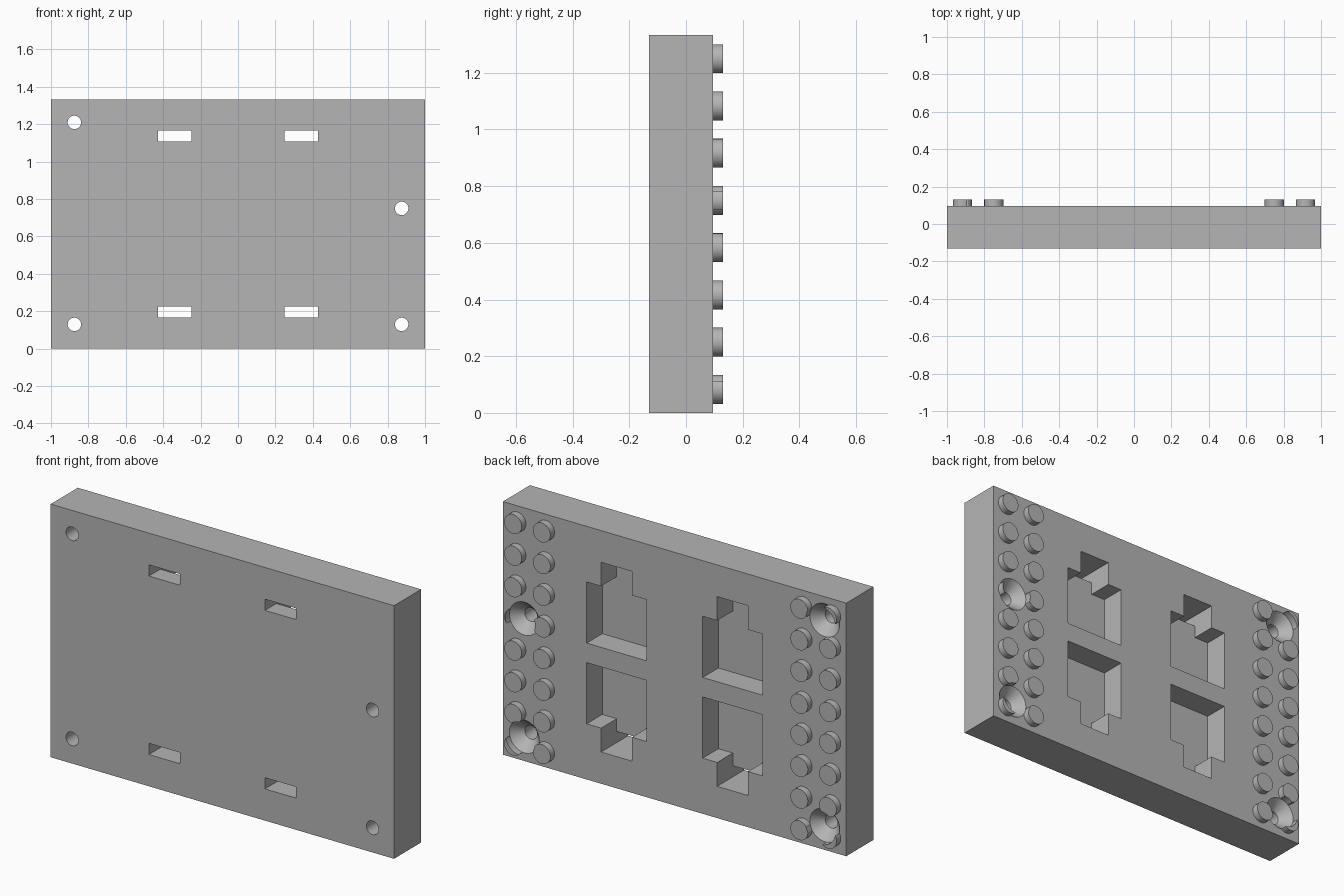
import bpy, bmesh, math
from mathutils import Matrix, Vector

if "Cube" in bpy.data.objects:
    bpy.data.objects.remove(bpy.data.objects["Cube"])

W, H = 2.0, 1.333                      # plate width and height
FRONT, BACK, TOP = -0.13, 0.095, 0.13  # front face, back face, stud tops
FLOOR = BACK - 0.13                    # bottom of the pockets
HOLES = [(-0.875, 1.21), (0.875, 0.75), (-0.875, 0.13), (0.875, 0.13)]
HOLE_R, SINK_R, SINK_DEPTH = 0.036, 0.087, 0.055

grey = bpy.data.materials.new("grey plastic")
grey.diffuse_color = (0.46, 0.46, 0.46, 1)
grey.use_nodes = True
grey.node_tree.nodes["Principled BSDF"].inputs["Base Color"].default_value = grey.diffuse_color


def add_box(bm, x0, x1, y0, y1, z0, z1):
    m = Matrix.Translation(((x0 + x1) / 2, (y0 + y1) / 2, (z0 + z1) / 2))
    bmesh.ops.create_cube(bm, size=1, matrix=m @ Matrix.Diagonal((x1 - x0, y1 - y0, z1 - z0, 1)))


def add_round(bm, x, z, y0, y1, r0, r1):
    # cylinder or cone along y, radius r0 at y0 and r1 at y1
    m = Matrix.Translation((x, (y0 + y1) / 2, z)) @ Matrix.Rotation(-math.pi / 2, 4, 'X')
    bmesh.ops.create_cone(bm, cap_ends=True, segments=32, radius1=r0, radius2=r1,
                          depth=y1 - y0, matrix=m)


def finish(bm, name):
    mesh = bpy.data.meshes.new(name)
    bmesh.ops.recalc_face_normals(bm, faces=bm.faces)
    bm.to_mesh(mesh)
    bm.free()
    mesh.materials.append(grey)
    ob = bpy.data.objects.new(name, mesh)
    bpy.context.collection.objects.link(ob)
    return ob


def cut(target, bm):
    # subtract the shapes in bm, then remove the helper
    cutter = finish(bm, "cutter")
    cutter.hide_render = True
    mod = target.modifiers.new("cut", 'BOOLEAN')
    mod.operation, mod.solver, mod.object = 'DIFFERENCE', 'EXACT', cutter
    bpy.context.view_layer.objects.active = target
    bpy.ops.object.modifier_apply(modifier=mod.name)
    bpy.data.objects.remove(cutter)


# Flat plate
bm = bmesh.new()
add_box(bm, -W / 2, W / 2, FRONT, BACK, 0, H)
plate = finish(bm, "plate")

# Four stepped pockets, mirrored left/right and up/down
pockets, notches, slots = bmesh.new(), bmesh.new(), bmesh.new()
for cx in (-0.338, 0.338):
    for flip in (False, True):
        def span(a, b):
            return (H - b, H - a) if flip else (a, b)
        add_box(pockets, cx - 0.174, cx + 0.174, FLOOR, BACK + 0.1, *span(0.293, 0.615))
        add_box(notches, cx - 0.09, cx + 0.09, FLOOR, BACK + 0.1, *span(0.167, 0.35))
        add_box(slots, cx - 0.09, cx + 0.09, FRONT - 0.1, BACK + 0.1, *span(0.167, 0.226))
for shape in (pockets, notches, slots):
    cut(plate, shape)

# Countersunk screw holes
bores, sinks, clears = bmesh.new(), bmesh.new(), bmesh.new()
slope = (SINK_R - HOLE_R) / SINK_DEPTH
for x, z in HOLES:
    add_round(bores, x, z, FRONT - 0.1, BACK + 0.1, HOLE_R, HOLE_R)
    add_round(sinks, x, z, BACK - SINK_DEPTH, BACK + 0.02, HOLE_R, SINK_R + 0.02 * slope)
    add_round(clears, x, z, BACK - 0.05, TOP + 0.05, SINK_R, SINK_R)
cut(plate, bores)
cut(plate, sinks)

# Two double columns of round studs, trimmed around the screw holes
bm = bmesh.new()
for x in (-0.917, -0.75, 0.75, 0.917):
    for row in range(8):
        add_round(bm, x, 0.083 + row / 6, BACK, TOP, 0.051, 0.051)
studs = finish(bm, "studs")
cut(studs, clears)

for ob in (plate, studs):
    bpy.ops.object.select_all(action='DESELECT')
    ob.select_set(True)
    bpy.context.view_layer.objects.active = ob
    bpy.ops.object.shade_smooth_by_angle(angle=math.radians(30))
